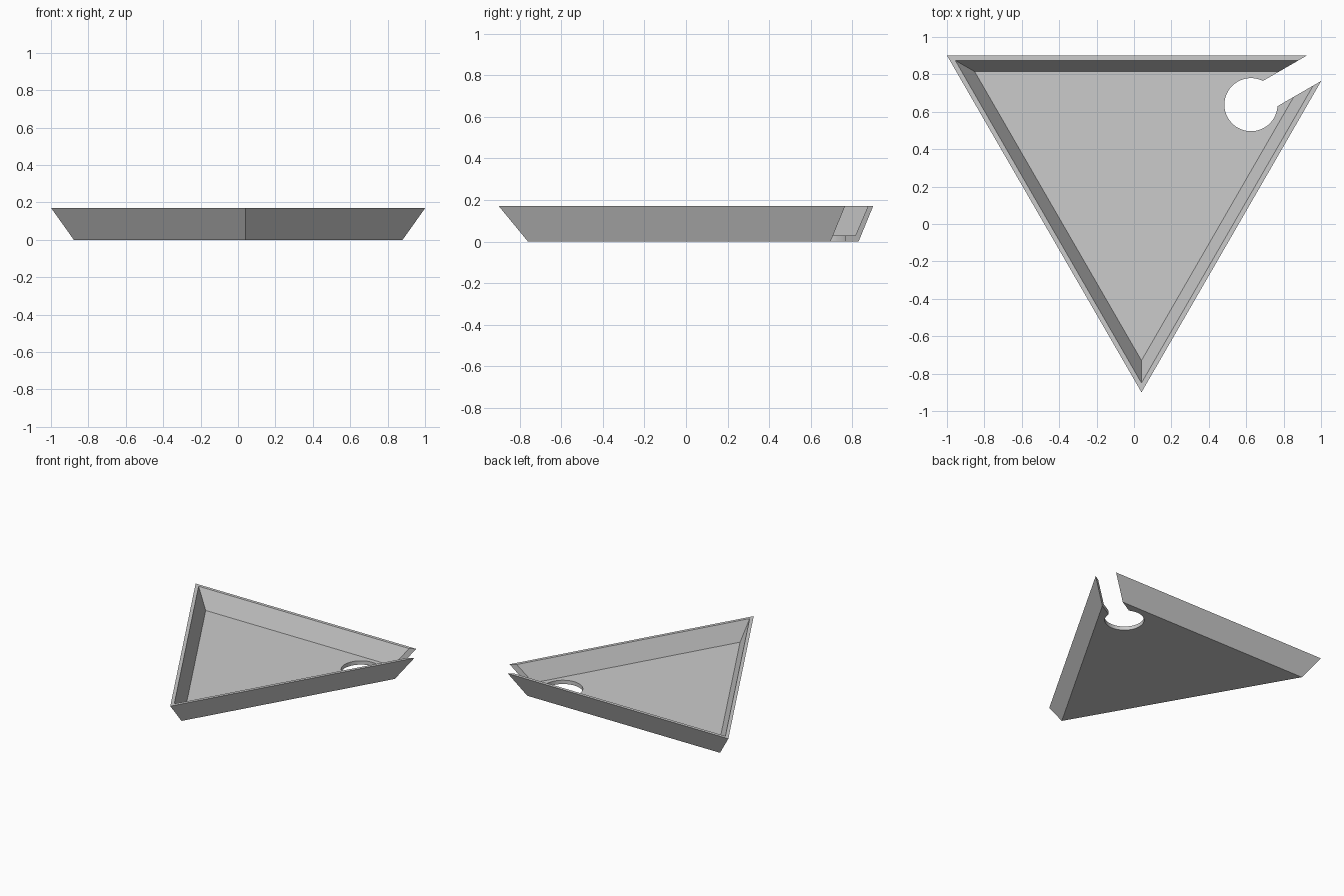
import bpy, bmesh, math
from mathutils import Matrix, Vector

if "Cube" in bpy.data.objects:
    bpy.data.objects.remove(bpy.data.objects["Cube"], do_unlink=True)

CENTRE = Vector((0.04, 0.3, 0))
HEIGHT, FLOOR = 0.17, 0.03

grey = bpy.data.materials.new("light_grey")
grey.use_nodes = True
colour = (0.6, 0.6, 0.6, 1)
grey.diffuse_color = colour
grey.node_tree.nodes["Principled BSDF"].inputs["Base Color"].default_value = colour


def triangle(bm, radius, z):
    """Ring of three corners, one pointing to the front."""
    return [bm.verts.new(CENTRE + Vector((radius * math.cos(a), radius * math.sin(a), z)))
            for a in (math.radians(d) for d in (30, 150, 270))]


def finish(bm, name):
    bmesh.ops.recalc_face_normals(bm, faces=bm.faces)
    mesh = bpy.data.meshes.new(name)
    bm.to_mesh(mesh)
    bm.free()
    mesh.materials.append(grey)
    obj = bpy.data.objects.new(name, mesh)
    bpy.context.collection.objects.link(obj)
    return obj


# Triangular tray: underside, sloped outside, rim, sloped inside, floor
bm = bmesh.new()
rings = [triangle(bm, r, z) for r, z in
         ((1.06, 0), (1.2, HEIGHT), (1.15, HEIGHT), (1.03, FLOOR))]
for low, high in zip(rings, rings[1:]):
    for i in range(3):
        j = (i + 1) % 3
        bm.faces.new((low[i], low[j], high[j], high[i]))
bm.faces.new(rings[0])
bm.faces.new(rings[-1])
tray = finish(bm, "triangular_tray")

# Keyhole cutter: round hole with a straight slot leading out through the corner
hole_radius, slot_half, hole_offset, segments = 0.142, 0.078, 0.676, 56
start = math.asin(slot_half / hole_radius)
outline = [(1, -slot_half), (1, slot_half)]
for i in range(segments + 1):
    a = start + (math.tau - 2 * start) * i / segments
    outline.append((hole_radius * math.cos(a), hole_radius * math.sin(a)))
place = (Matrix.Translation(CENTRE) @ Matrix.Rotation(math.radians(30), 4, "Z")
         @ Matrix.Translation((hole_offset, 0, -0.5)))
bm = bmesh.new()
face = bm.faces.new([bm.verts.new(place @ Vector((x, y, 0))) for x, y in outline])
extruded = bmesh.ops.extrude_face_region(bm, geom=[face])["geom"]
bmesh.ops.translate(bm, vec=(0, 0, 1),
                    verts=[v for v in extruded if isinstance(v, bmesh.types.BMVert)])
cutter = finish(bm, "keyhole_cutter")
cutter.hide_render = True

# Cut the keyhole and discard the cutter
cut = tray.modifiers.new("keyhole", "BOOLEAN")
cut.operation = "DIFFERENCE"
cut.solver = "EXACT"
cut.object = cutter
bpy.context.view_layer.objects.active = tray
bpy.ops.object.modifier_apply(modifier=cut.name)
bpy.data.objects.remove(cutter, do_unlink=True)

# Crisp walls with a smooth round hole
tray.select_set(True)
bpy.ops.object.shade_smooth_by_angle(angle=math.radians(20))
